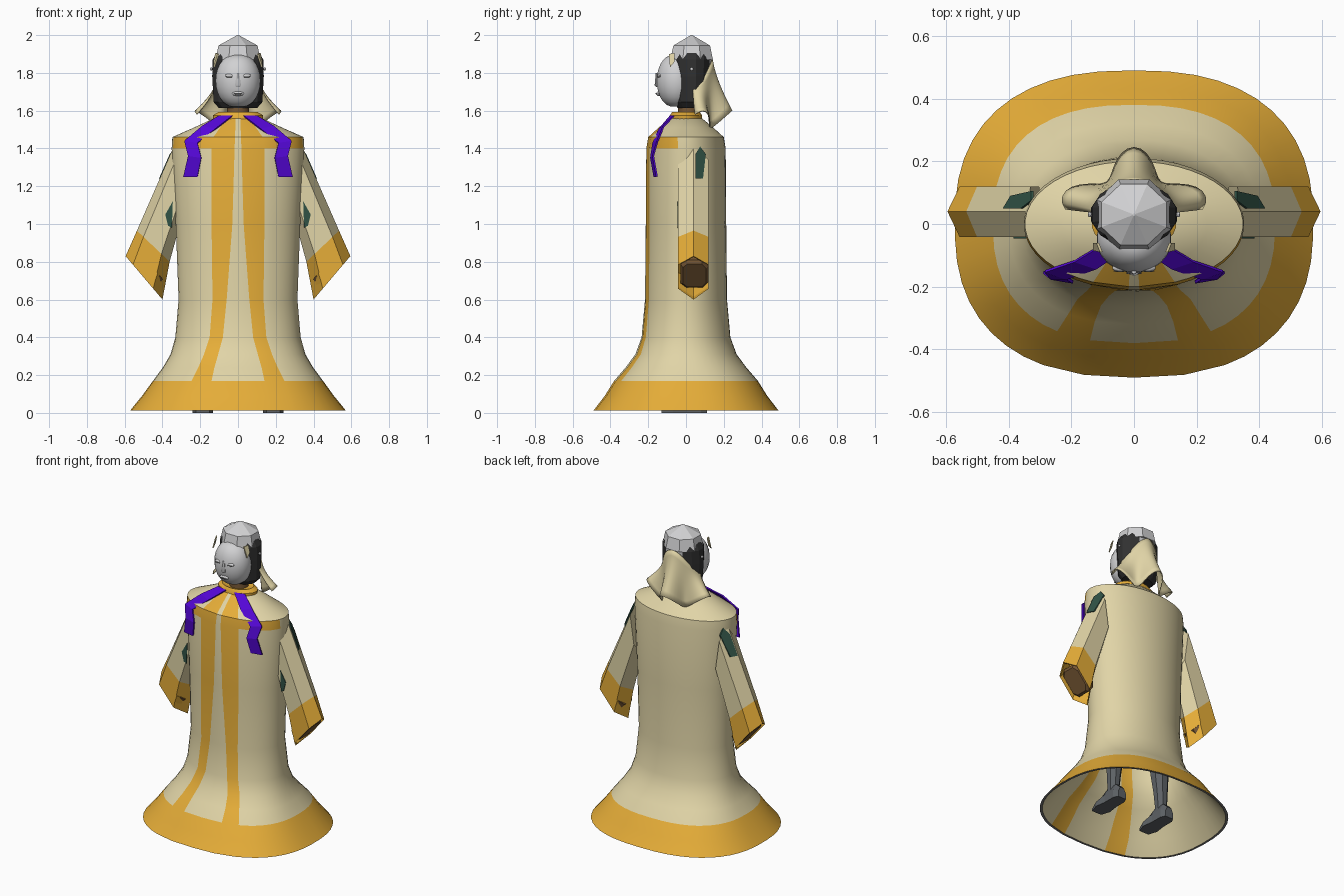
import bpy, bmesh, math
from mathutils import Vector

cube = bpy.data.objects.get("Cube")
if cube:
    bpy.data.objects.remove(cube, do_unlink=True)


def material(name, rgb):
    m = bpy.data.materials.new(name)
    m.use_nodes = True
    m.diffuse_color = (*rgb, 1)
    node = next(n for n in m.node_tree.nodes if n.type == 'BSDF_PRINCIPLED')
    node.inputs["Base Color"].default_value = (*rgb, 1)
    return m


CREAM = material("cream cloth", (0.75, 0.66, 0.385))
GOLD = material("gold cloth", (0.79, 0.42, 0.04))
PURPLE = material("purple cloth", (0.09, 0.002, 0.68))
GREEN = material("green cloth", (0.03, 0.085, 0.06))
HAIR = material("dark hair", (0.03, 0.03, 0.03))
PALE = material("pale grey", (0.64, 0.64, 0.65))
BROWN = material("brown skin", (0.18, 0.095, 0.035))
LEG = material("leg grey", (0.11, 0.12, 0.13))
SHADE = material("lip grey", (0.2, 0.2, 0.2))


def make(name, verts, faces, mats, rule=None, smooth=None):
    """Mesh object; rule(index, centre) gives the material slot of a face."""
    bm = bmesh.new()
    vs = [bm.verts.new(v) for v in verts]
    for f in faces:
        bm.faces.new([vs[i] for i in f])
    bm.faces.ensure_lookup_table()
    for i, f in enumerate(bm.faces):
        f.material_index = rule(i, f.calc_center_median()) if rule else 0
    bmesh.ops.recalc_face_normals(bm, faces=bm.faces[:])
    mesh = bpy.data.meshes.new(name)
    bm.to_mesh(mesh)
    bm.free()
    for m in mats:
        mesh.materials.append(m)
    ob = bpy.data.objects.new(name, mesh)
    bpy.context.collection.objects.link(ob)
    if smooth:
        bpy.ops.object.select_all(action='DESELECT')
        ob.select_set(True)
        bpy.context.view_layer.objects.active = ob
        bpy.ops.object.shade_smooth_by_angle(angle=math.radians(smooth))
    return ob


def loft(name, rings, mats, rule=None, smooth=None, caps=(True, True), closed=True):
    n = len(rings[0])
    verts = [p for r in rings for p in r]
    faces = [(k * n + i, k * n + (i + 1) % n, (k + 1) * n + (i + 1) % n, (k + 1) * n + i)
             for k in range(len(rings) - 1) for i in range(n if closed else n - 1)]
    if caps[0]:
        faces.append(tuple(range(n)))
    if caps[1]:
        faces.append(tuple(range(len(verts) - n, len(verts))))
    return make(name, verts, faces, mats, rule, smooth)


def oval(z, a, b, cy=0, cx=0, n=24):
    return [(cx + a * math.cos(t), cy + b * math.sin(t), z)
            for t in (2 * math.pi * (i + 0.5) / n for i in range(n))]


def ball(name, centre, size, mat, seg=20, rows=14, fullness=1.0):
    rings = []
    for k in range(1, rows):
        p = math.pi * k / rows
        r = math.sin(p) ** fullness
        rings.append(oval(centre[2] - size[2] * math.cos(p), size[0] * r,
                          size[1] * r, centre[1], centre[0], seg))
    return loft(name, rings, [mat], smooth=50)


# Robe: height, half width, half depth, squareness, stripe inner and outer x
PROFILE = [(0.012, .572, .49, 2.45, .16, .29), (0.09, .508, .43, 2.45, .15, .27),
           (0.17, .45, .38, 2.45, .14, .245), (0.24, .398, .32, 2.35, .125, .21),
           (0.31, .357, .268, 2.2, .105, .18), (0.40, .332, .235, 2.1, .08, .15),
           (0.60, .315, .217, 2, .06, .135), (1.0, .33, .213, 2, .03, .14),
           (1.40, .352, .21, 2, .018, .14), (1.46, .348, .2, 2, .016, .13),
           (1.51, .235, .145, 2, .014, .095), (1.565, .115, .078, 2, .012, .06)]
BACK = 40


def robe_ring(z, a, b, n, i, o, shrink=0.0):
    a, b = a - shrink, b - shrink
    pts = [(x, -b * (1 - abs(x / a) ** n) ** (1 / n), z) for x in (-o, -i, 0, i, o)]
    t0 = math.acos((o / a) ** (n / 2))
    for k in range(1, BACK):
        t = -t0 + (math.pi + 2 * t0) * k / BACK
        c, s = math.cos(t), math.sin(t)
        pts.append((math.copysign(abs(c) ** (2 / n), c) * a,
                    math.copysign(abs(s) ** (2 / n), s) * b, z))
    return pts


inner = [robe_ring(*p, shrink=0.015) for p in PROFILE[:9]][::-1]
outer = [robe_ring(*p) for p in PROFILE]
COLS = len(outer[0])


def robe_colour(i, c):
    row, col = divmod(i, COLS)
    if row == len(inner) - 1:
        return 2                                  # hem edge
    stripe = col in (0, 3)
    if row < len(inner):
        return int(stripe)                        # lining
    hem = c.z < 0.17
    chest = 1.40 < c.z < 1.46 and c.y < -0.05 and col not in (1, 2)
    return int(stripe or hem or chest)


loft("robe", inner + outer, [CREAM, GOLD, SHADE], robe_colour, 35, caps=(False, True))

# Collar and neck
loft("collar", [oval(1.545, .13, .088), oval(1.575, .135, .085), oval(1.592, .105, .075),
                oval(1.58, .07, .055)], [GOLD], smooth=35)
loft("neck", [oval(1.55, .06, .055, .01), oval(1.68, .055, .055, .015)], [BROWN], smooth=40)


def plate(name, pts, mat, depth):
    """Thin plate from a point loop, thickened along depth."""
    d = Vector(depth)
    return loft(name, [[Vector(p) for p in pts], [Vector(p) + d for p in pts]], [mat])


def sleeve_ring(top, low):
    """Six-sided section between the outer and the under ridge."""
    t, l = Vector(top), Vector(low)
    pts = []
    for f, y in ((0, .04), (.2, .12), (.75, .12), (1, .04), (.75, -.042), (.2, -.042)):
        p = t.lerp(l, f)
        pts.append((p.x, y, p.y))
    return pts


def flip(pts, s):
    return [(s * p[0], p[1], p[2]) for p in pts]


for s, side in ((1, "left"), (-1, "right")):
    # Sleeve with gold cuff and recessed opening
    sections = [((.34, 1.41), (.29, 1.06)), ((.535, .965), (.362, .80)),
                ((.595, .83), (.40, .60)), ((.585, .825), (.405, .615)), ((.53, .86), (.39, .70))]
    loft(side + "_sleeve", [flip(sleeve_ring(*p), s) for p in sections], [CREAM, GOLD],
         lambda i, c: int(6 <= i != 24))

    # Hand: chamfered block lying in the opening
    u, v = Vector((.195, 0, .23)).normalized(), Vector((.23, 0, -.195)).normalized()
    mid = Vector((.49, .045, .74))
    outline = [(1, .6), (.6, 1), (-.6, 1), (-1, .6), (-1, -.6), (-.7, -1), (.7, -1), (1, -.6)]
    rings = []
    for out, w, h in ((-.05, .065, .085), (.005, .073, .095), (.02, .062, .08)):
        rings.append(flip([mid + v * out + u * (h * a) + Vector((0, w * b, 0))
                           for a, b in outline], s))
    loft(side + "_hand", rings, [BROWN])

    # Green patches on the upper sleeve and beside the body
    patch = [(.05, 1.24), (.09, 1.24), (.105, 1.37), (.075, 1.41), (.05, 1.37)]
    plate(side + "_sleeve_patch",
          flip([(.342 + (1.41 - z) * .438 - (y - .04) * .6, y, z) for y, z in patch], s),
          GREEN, (s * .008, 0, 0))
    plate(side + "_front_patch",
          flip([(.345, -.046, 1.12), (.385, -.046, 1.05), (.37, -.046, .99), (.35, -.046, .98)], s),
          GREEN, (0, .006, 0))

    # Purple stole: a bent ribbon given by its two edges
    edge_in = [(.03, -.085, 1.575), (.12, -.145, 1.505), (.215, -.178, 1.43),
               (.195, -.19, 1.35), (.215, -.172, 1.25)]
    edge_out = [(.10, -.068, 1.575), (.19, -.122, 1.52), (.285, -.155, 1.44),
                (.265, -.178, 1.36), (.29, -.158, 1.25)]
    ribbon = loft(side + "_stole", [flip(p, s) for p in zip(edge_in, edge_out)], [PURPLE],
                  caps=(False, False), closed=False)
    ribbon.modifiers.new("thickness", 'SOLIDIFY').thickness = 0.009

    # Leg and shoe
    loft(side + "_leg", [oval(z, r, r, .03, s * x, 8) for z, r, x in
                         ((.06, .035, .19), (.2, .045, .185), (.35, .06, .175),
                          (.5, .055, .165), (.9, .085, .13))], [LEG], smooth=40)
    shoe = []
    for y, w, h in ((.11, .03, .07), (.08, .045, .10), (.0, .045, .10), (-.07, .055, .055), (-.13, .035, .03)):
        shoe.append([(s * .187 + x * w, y, z * h) for x, z in
                     ((-1, 0), (1, 0), (1, .55), (.5, 1), (-.5, 1), (-1, .55))])
    loft(side + "_shoe", shoe, [LEG])

    # Temple ribbon and ear stud
    plate(side + "_temple_ribbon",
          flip([(.122, -.085, 1.83), (.122, -.06, 1.86), (.112, -.06, 1.905), (.1, -.09, 1.9)], s),
          CREAM, (s * .008, 0, 0))
    ball(side + "_ear_stud", (s * .141, .03, 1.82), (.007, .009, .009), PALE, 8, 6)

    # Closed eye
    ball(side + "_eye", (s * .045, -.14, 1.785), (.025, .012, .011), PALE, 10, 6)
    ball(side + "_lash", (s * .045, -.15, 1.779), (.022, .003, .003), SHADE, 10, 6)

# Head
ball("face", (0, -.05, 1.758), (.12, .106, .14), PALE, fullness=.8)
loft("nose", [oval(z, w, d, -.15, 0, 6) for z, w, d in
              ((1.725, .012, .008), (1.735, .018, .016), (1.80, .008, .01))], [PALE], smooth=50)
ball("lips", (0, -.146, 1.69), (.033, .012, .012), PALE, 12, 8)
ball("mouth_line", (0, -.157, 1.69), (.026, .004, .004), SHADE, 10, 6)
loft("hair", [oval(z, a, b, .03, 0, 14) for z, a, b in
              ((1.615, .105, .075), (1.645, .132, .092), (1.78, .14, .1), (1.87, .138, .105),
               (1.905, .115, .1))], [HAIR, PALE], lambda i, c: int(c.y > .11 and c.z > 1.79))
loft("cap", [oval(z, a, b, .03, 0, 8) for z, a, b in
             ((1.87, .128, .122), (1.945, .112, .105), (2.0, .004, .004))], [PALE])

# Veil: cloth hanging from the back of the head in three folds
COLUMNS, rings = 32, []
for k in range(9):
    f = k / 8
    row = []
    for i in range(COLUMNS + 1):
        t = math.pi * (.04 + .92 * i / COLUMNS)
        fold = math.cos((t - math.pi / 2) * 5) * 0.5 + 0.5
        r = .13 + f * (.02 + .09 * fold * f ** .5)
        top = 1.72 + .15 * math.sin(t) ** 2
        bottom = 1.51 + .09 * fold
        row.append((r * math.cos(t), .02 + r * math.sin(t) * .94, top + (bottom - top) * f))
    rings.append(row)
veil = loft("veil", rings, [CREAM], smooth=60, caps=(False, False), closed=False)
veil.modifiers.new("thickness", 'SOLIDIFY').thickness = 0.006
